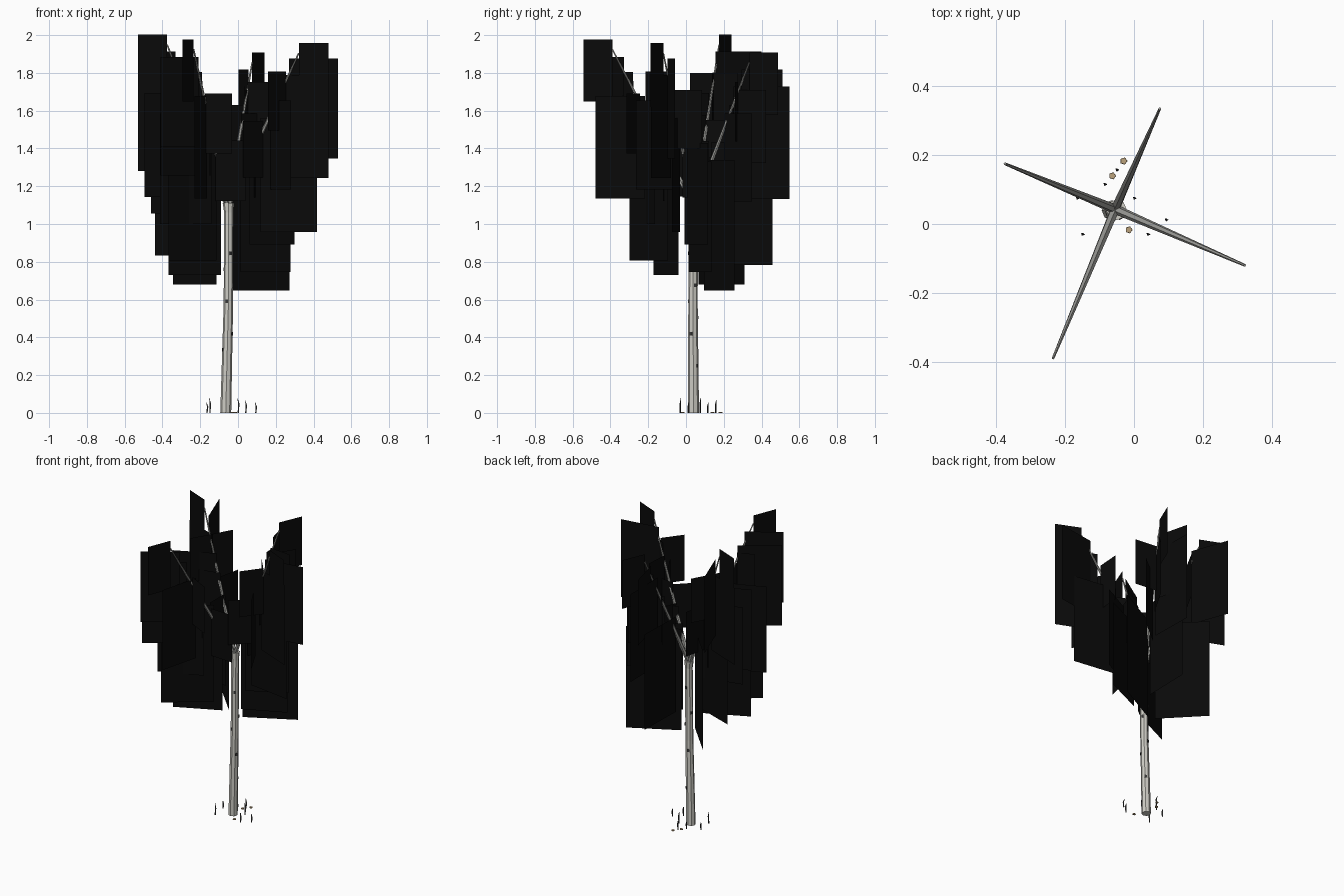
import bpy, bmesh, math
from mathutils import Vector

if "Cube" in bpy.data.objects:
    bpy.data.objects.remove(bpy.data.objects["Cube"])


def material(name, rgb):
    m = bpy.data.materials.new(name)
    m.diffuse_color = (*rgb, 1)
    m.use_nodes = True
    m.node_tree.nodes["Principled BSDF"].inputs["Base Color"].default_value = m.diffuse_color
    return m


DARK = material("foliage_dark", (0.003, 0.003, 0.003))
BARK = material("bark_pale", (0.62, 0.61, 0.56))
TWIG = material("branch_grey", (0.35, 0.35, 0.33))
MARK = material("bark_mark", (0.04, 0.04, 0.04))
TAN = material("litter_tan", (0.5, 0.36, 0.2))


def finish(name, bm, mat):
    me = bpy.data.meshes.new(name)
    bm.to_mesh(me)
    bm.free()
    me.materials.append(mat)
    ob = bpy.data.objects.new(name, me)
    bpy.context.collection.objects.link(ob)
    return ob


def tube(name, path, sides, mat, flat=False):
    """Faceted tapered tube through (x, y, z, radius) points."""
    bm = bmesh.new()
    d = Vector(path[-1][:3]) - Vector(path[0][:3])
    q = Vector((0, 0, 1)).rotation_difference(d) if not flat else None
    rings = []
    for x, y, z, r in path:
        ring = []
        for i in range(sides):
            a = 2 * math.pi * i / sides
            v = Vector((r * math.cos(a), r * math.sin(a), 0))
            if q:
                v = q @ v
            ring.append(bm.verts.new(Vector((x, y, z)) + v))
        rings.append(ring)
    for a, b in zip(rings, rings[1:]):
        for i in range(sides):
            j = (i + 1) % sides
            bm.faces.new((a[i], a[j], b[j], b[i]))
    bm.faces.new(rings[0][::-1])
    bm.faces.new(rings[-1])
    return finish(name, bm, mat)


# Trunk with a slightly flared crown where the branches leave
TRUNK = [(-0.065, 0.04, 0, 0.029), (-0.051, 0.037, 0.57, 0.025),
         (-0.049, 0.039, 1.06, 0.024), (-0.051, 0.041, 1.11, 0.03)]
tube("trunk", TRUNK, 8, BARK, flat=True)

# Dark bark marks scattered up the trunk
for i in range(9):
    z = 0.25 + i * 0.085
    a = i * 2.4 + 1.0
    k = min(z / 0.57, 1)
    bm = bmesh.new()
    bmesh.ops.create_cube(bm, size=1)
    bmesh.ops.scale(bm, vec=(0.004, 0.014, 0.018), verts=bm.verts)
    ob = finish("bark_mark", bm, MARK)
    ob.location = (-0.065 + 0.015 * k + 0.025 * math.cos(a), 0.038 + 0.025 * math.sin(a), z)
    ob.rotation_euler.z = a

# Four straight branches
ROOT = Vector((-0.055, 0.043, 1.09))
TIPS = {"west": Vector((-0.375, 0.175, 1.95)), "east": Vector((0.322, -0.12, 1.905)),
        "north": Vector((0.075, 0.335, 1.855)), "south": Vector((-0.235, -0.39, 1.925))}
for side, tip in TIPS.items():
    tube("branch_" + side, [(*ROOT, 0.014), (*tip, 0.004)], 6, TWIG)


def foliage(side, cards):
    """Upright hanging cards: (outer x, outer y, position along the branch)."""
    bm = bmesh.new()
    for x, y, t in cards:
        p = ROOT.lerp(TIPS[side], t)
        h = max(0.3, 2 * math.hypot(x - p.x, y - p.y))
        top, low = p.z + 0.16 * h, p.z - 0.84 * h
        bm.faces.new([bm.verts.new(c) for c in (
            (p.x, p.y, low), (x, y, low), (x, y, top), (p.x, p.y, top))])
    finish("foliage_" + side, bm, DARK)


foliage("west", [(-0.53, 0.24, 1), (-0.53, 0.237, 0.73), (-0.42, 0.40, 0.86),
                 (-0.23, 0.275, 0.77), (-0.375, 0.02, 0.77), (-0.345, 0.31, 0.18),
                 (-0.44, 0.185, 0.30), (-0.46, 0.046, 0.47), (-0.495, 0.003, 0.60),
                 (-0.177, 0.255, 0.48), (-0.17, -0.06, 0.36)])
foliage("east", [(0.478, -0.188, 1), (0.478, -0.185, 0.75), (0.53, -0.057, 0.86),
                 (0.418, -0.075, 0.46), (0.278, 0.136, 0.18), (0.30, 0.116, 0.31),
                 (0.22, 0.084, 0.70), (0.16, -0.215, 0.82), (0.281, -0.264, 0.60),
                 (0.026, -0.142, 0.50), (0.133, 0.122, 0.37)])
foliage("north", [(0.139, 0.487, 1), (0.032, 0.548, 0.71), (0.003, 0.51, 0.86),
                  (0.139, 0.423, 0.73), (0.197, 0.35, 0.55), (0.206, 0.26, 0.80),
                  (-0.07, 0.35, 0.64), (-0.008, 0.457, 0.31), (0.272, 0.258, 0.18)])
foliage("south", [(-0.295, -0.543, 1), (-0.23, -0.48, 0.60), (-0.368, -0.30, 0.32),
                  (-0.368, -0.171, 0.19), (-0.412, -0.275, 0.48), (-0.41, -0.444, 0.75),
                  (-0.41, -0.46, 0.86), (-0.032, -0.316, 0.66), (-0.264, -0.084, 0.50),
                  (0.04, -0.122, 0.36), (-0.293, -0.32, 0.74)])

# Grass blades around the foot
BLADES = [(-0.085, 0.115), (-0.05, 0.157), (0, 0.075), (0.093, 0.012),
          (0.04, -0.03), (-0.15, -0.03), (-0.165, 0.075)]
for i, (x, y) in enumerate(BLADES):
    h = 0.055 + 0.012 * (i % 3)
    tube("grass_blade", [(x, y, 0, 0.004), (x + 0.003, y, h * 0.6, 0.005),
                         (x - 0.003, y + 0.003, h, 0.001)], 3, MARK, flat=True)

# Small five-sided discs on the ground
for x, y in [(-0.063, 0.14), (-0.03, 0.183), (-0.015, -0.017)]:
    tube("ground_disc", [(x, y, 0, 0.011), (x, y, 0.006, 0.01)], 5, TAN, flat=True)
